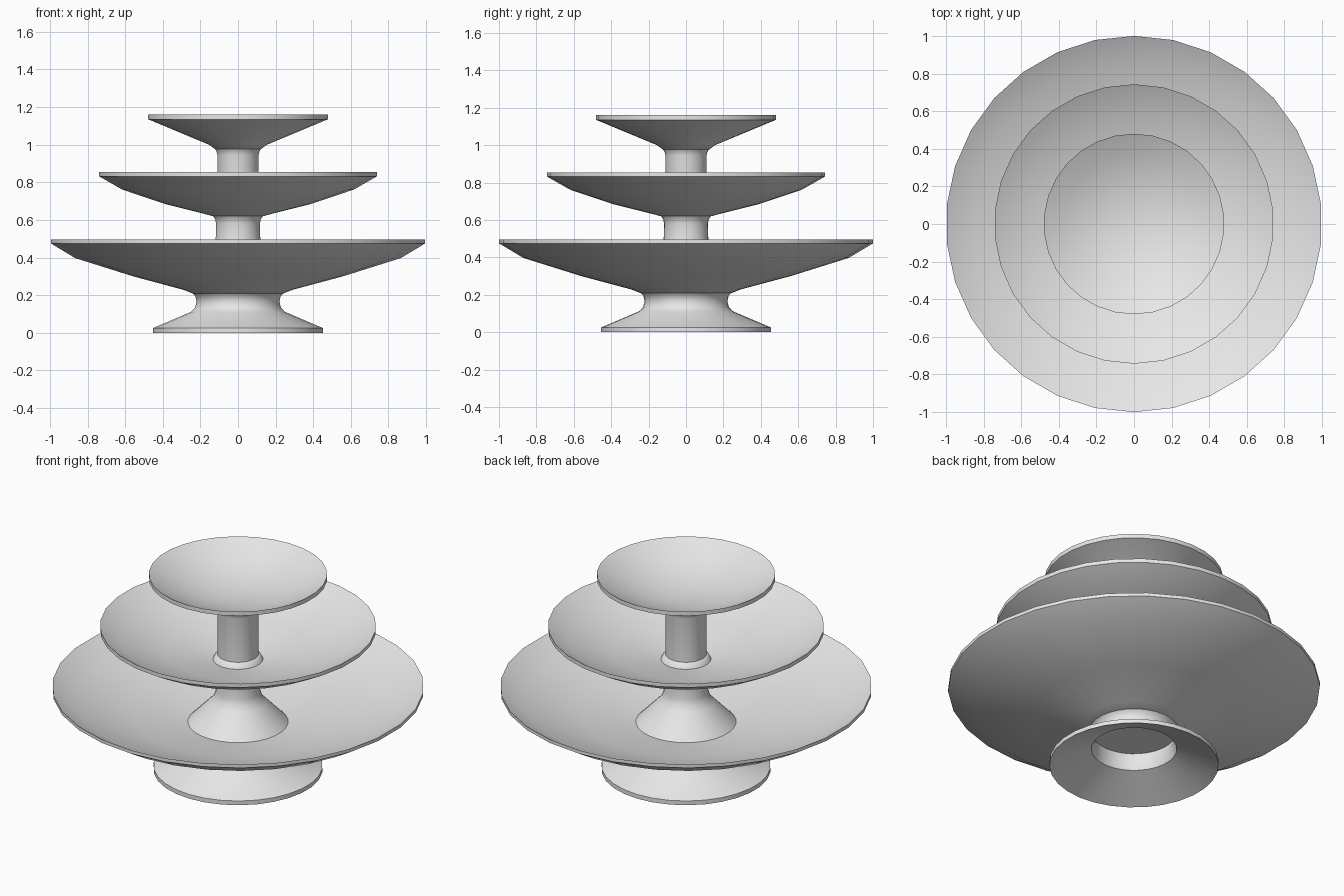
import bpy, bmesh, math

SIDES = 30

cube = bpy.data.objects.get("Cube")
if cube:
    bpy.data.objects.remove(cube)

stone = bpy.data.materials.new("pale grey")
stone.use_nodes = True
colour = (0.8, 0.8, 0.8, 1)
stone.diffuse_color = colour
stone.node_tree.nodes["Principled BSDF"].inputs["Base Color"].default_value = colour


def lathe(name, profile):
    """Turn a (radius, height) profile round z; radius 0 closes an end."""
    bm = bmesh.new()
    rings = []
    for r, z in profile:
        count = SIDES if r > 0 else 1
        angles = [math.pi / 2 + math.tau * i / SIDES for i in range(count)]
        rings.append([bm.verts.new((r * math.cos(a), r * math.sin(a), z)) for a in angles])
    for low, high in zip(rings, rings[1:]):
        for i in range(SIDES):
            j = (i + 1) % SIDES
            corners = [low[i % len(low)], low[j % len(low)],
                       high[j % len(high)], high[i % len(high)]]
            bm.faces.new(list(dict.fromkeys(corners)))
    bmesh.ops.recalc_face_normals(bm, faces=bm.faces)
    mesh = bpy.data.meshes.new(name)
    bm.to_mesh(mesh)
    bm.free()
    mesh.materials.append(stone)
    obj = bpy.data.objects.new(name, mesh)
    bpy.context.collection.objects.link(obj)
    bpy.ops.object.select_all(action='DESELECT')
    obj.select_set(True)
    bpy.context.view_layer.objects.active = obj
    bpy.ops.object.shade_smooth_by_angle(angle=math.radians(40))
    return obj


# Hollow flared foot
lathe("foot", [(0, 0.205), (0.225, 0.2), (0.215, 0.16), (0.23, 0.1), (0.455, 0),
               (0.455, 0.025), (0.25, 0.112), (0.23, 0.132), (0.222, 0.165),
               (0.228, 0.195), (0.245, 0.212), (0, 0.212)])

# Large bowl with a flared pedestal rising from its floor
lathe("lower_bowl", [(0, 0.21), (0.245, 0.21), (0.29, 0.228), (0.56, 0.3), (0.87, 0.397),
                     (1, 0.475), (1, 0.495), (0.87, 0.42), (0.56, 0.335), (0.27, 0.285),
                     (0.155, 0.405), (0.13, 0.435), (0.12, 0.47), (0.117, 0.58),
                     (0.122, 0.605), (0.135, 0.622), (0, 0.622)])

# Middle bowl with a small collar and straight stem
lathe("middle_bowl", [(0, 0.62), (0.135, 0.62), (0.19, 0.635), (0.39, 0.685), (0.62, 0.762),
                      (0.743, 0.832), (0.743, 0.855), (0.62, 0.782), (0.39, 0.71),
                      (0.135, 0.657), (0.122, 0.682), (0.11, 0.687), (0.11, 0.945),
                      (0.115, 0.965), (0.125, 0.98), (0, 0.98)])

# Top bowl
lathe("top_bowl", [(0, 0.978), (0.125, 0.978), (0.155, 1.0), (0.48, 1.135), (0.48, 1.16),
                   (0.38, 1.107), (0.26, 1.062), (0.14, 1.035), (0, 1.025)])
